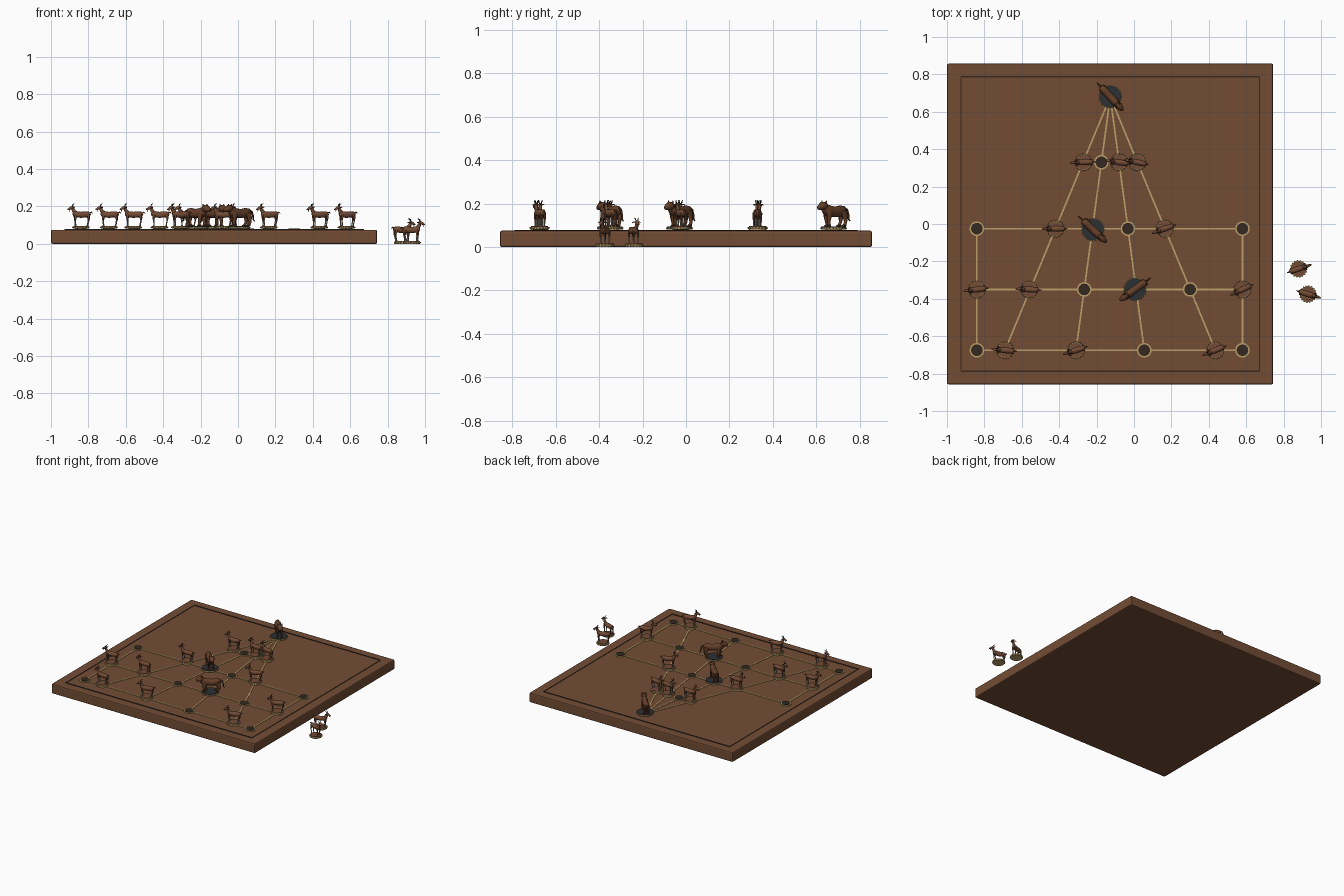
import bpy, bmesh, math
from mathutils import Vector, Matrix


def colour(name, rgb):
    m = bpy.data.materials.new(name)
    m.diffuse_color = (*rgb, 1)
    return m


MATS = [colour("board brown", (0.17, 0.073, 0.035)), colour("gold", (0.50, 0.35, 0.14)),
        colour("dark wood", (0.032, 0.022, 0.014)), colour("slate", (0.025, 0.03, 0.033)),
        colour("goat brown", (0.17, 0.07, 0.035)), colour("tiger brown", (0.13, 0.05, 0.022)),
        colour("pale leg", (0.30, 0.26, 0.21))]
BOARD, GOLD, DARK, SLATE, GOAT, TIGER, PALE = range(7)
TOP = 0.075


def loft(bm, pts, mat, n=10):
    """Tube through points (x, y, z, half width, half height)."""
    ps = [Vector(p[:3]) for p in pts]
    rings = []
    for i, p in enumerate(pts):
        t = (ps[min(i + 1, len(ps) - 1)] - ps[max(i - 1, 0)]).normalized()
        side = Vector((0, 1, 0))
        side = (side - t * side.dot(t)).normalized()
        up = t.cross(side)
        rings.append([bm.verts.new(ps[i] + side * p[3] * math.cos(a) + up * p[4] * math.sin(a))
                      for a in (math.tau * k / n for k in range(n))])
    faces = [bm.faces.new(rings[0]), bm.faces.new(rings[-1])]
    for a, b in zip(rings, rings[1:]):
        faces += [bm.faces.new((a[k], a[(k + 1) % n], b[(k + 1) % n], b[k])) for k in range(n)]
    for f in faces:
        f.material_index = mat


def disc(bm, x, y, r, z0, z1, mat):
    loft(bm, [(x, y, z0, r, r), (x, y, z1, r, r)], mat, 28)


def box(bm, centre, size, mat, angle=0):
    m = (Matrix.Translation(centre) @ Matrix.Rotation(angle, 4, 'Z') @ Matrix.Diagonal((*size, 1)))
    vs = bmesh.ops.create_cube(bm, size=1, matrix=m)["verts"]
    for f in {f for v in vs for f in v.link_faces}:
        f.material_index = mat


def strip(bm, p, q, width, z1, mat):
    d = Vector(q) - Vector(p)
    c = (Vector(p) + Vector(q)) / 2
    box(bm, (c.x, c.y, (TOP - 0.002 + z1) / 2), (d.length, width, z1 - TOP + 0.002), mat,
        math.atan2(d.y, d.x))


def beads(bm, r, z, count, size):
    for k in range(count):
        a = math.tau * k / count
        vs = bmesh.ops.create_icosphere(
            bm, subdivisions=1, radius=size,
            matrix=Matrix.Translation((r * math.cos(a), r * math.sin(a), z)))["verts"]
        for f in {f for v in vs for f in v.link_faces}:
            f.material_index = GOLD


def mesh(bm, name, smooth=True):
    bmesh.ops.recalc_face_normals(bm, faces=bm.faces[:])
    me = bpy.data.meshes.new(name)
    bm.to_mesh(me)
    bm.free()
    for m in MATS:
        me.materials.append(m)
    if smooth:
        me.shade_smooth()
        me.set_sharp_from_angle(angle=math.radians(42))
    return me


def place(me, name, loc=(0, 0, 0), heading=0):
    ob = bpy.data.objects.new(name, me)
    ob.location = loc
    ob.rotation_euler.z = math.radians(heading)
    bpy.context.collection.objects.link(ob)
    return ob


# Board slab with softened edges
bm = bmesh.new()
box(bm, (-0.128, 0, TOP / 2), (1.744, 1.714, TOP), BOARD)
bmesh.ops.bevel(bm, geom=bm.edges[:], offset=0.008, segments=2, profile=0.5, affect='EDGES')
for f in bm.faces:
    f.material_index = BOARD
place(mesh(bm, "board", False), "board")

# Dark border inlay
bm = bmesh.new()
x0, x1, yb = -0.925, 0.67, 0.787
for s in (-1, 1):
    strip(bm, (x0, s * yb), (x1, s * yb), 0.007, TOP + 0.004, DARK)
for x in (x0, x1):
    strip(bm, (x, -yb), (x, yb), 0.005, TOP + 0.003, DARK)
place(mesh(bm, "border_inlay", False), "border_inlay")

# Playing lines: four spokes from the apex, four rows, two sides
apex = (-0.127, 0.68)
feet = (-0.69, -0.31, 0.055, 0.435)
rows = (0.33, -0.025, -0.35, -0.675)
left, right = -0.84, 0.58


def on_spoke(foot, y):
    t = (apex[1] - y) / (apex[1] - rows[-1])
    return (apex[0] + (foot - apex[0]) * t, y)


bm = bmesh.new()
nodes = [apex]
for f in feet:
    strip(bm, apex, (f, rows[-1]), 0.009, TOP + 0.003, GOLD)
    nodes += [on_spoke(f, y) for y in rows]
for y in rows:
    a, b = (left, right) if y < 0.3 else (on_spoke(feet[0], y)[0], on_spoke(feet[-1], y)[0])
    strip(bm, (a, y), (b, y), 0.009, TOP + 0.0035, GOLD)
    if y < 0.3:
        nodes += [(left, y), (right, y)]
for x in (left, right):
    strip(bm, (x, rows[1]), (x, rows[-1]), 0.009, TOP + 0.003, GOLD)
place(mesh(bm, "playing_lines", False), "playing_lines")

# Node markers: gold ring round a dark disc
bm = bmesh.new()
for x, y in nodes:
    disc(bm, x, y, 0.039, TOP - 0.001, TOP + 0.005, GOLD)
    disc(bm, x, y, 0.031, TOP, TOP + 0.007, DARK)
place(mesh(bm, "node_markers"), "node_markers")

# Goat piece, facing +x
bm = bmesh.new()
disc(bm, 0, 0, 0.043, 0, 0.012, GOLD)
disc(bm, 0, 0, 0.040, 0.011, 0.015, GOAT)
beads(bm, 0.043, 0.007, 18, 0.005)
loft(bm, [(-0.052, 0, 0.080, 0.005, 0.006), (-0.045, 0, 0.078, 0.012, 0.014),
          (-0.028, 0, 0.076, 0.015, 0.017), (0, 0, 0.074, 0.016, 0.017),
          (0.025, 0, 0.077, 0.014, 0.017), (0.038, 0, 0.080, 0.010, 0.013),
          (0.044, 0, 0.082, 0.004, 0.005)], GOAT)                                # body
loft(bm, [(0.026, 0, 0.080, 0.010, 0.013), (0.039, 0, 0.096, 0.008, 0.010),
          (0.046, 0, 0.112, 0.007, 0.008)], GOAT)                                # neck
loft(bm, [(0.038, 0, 0.114, 0.004, 0.004), (0.044, 0, 0.114, 0.009, 0.009),
          (0.055, 0, 0.110, 0.008, 0.008), (0.067, 0, 0.104, 0.005, 0.005),
          (0.072, 0, 0.102, 0.003, 0.003)], GOAT)                                # head
loft(bm, [(0.063, 0, 0.100, 0.002, 0.003), (0.062, 0, 0.090, 0.001, 0.001)], GOAT, 6)
loft(bm, [(-0.048, 0, 0.084, 0.004, 0.004), (-0.057, 0, 0.088, 0.004, 0.004),
          (-0.064, 0, 0.082, 0.002, 0.002)], GOAT, 6)                            # tail
for s in (-1, 1):
    loft(bm, [(0.046, s * 0.004, 0.119, 0.003, 0.003), (0.042, s * 0.007, 0.130, 0.0025, 0.0025),
              (0.034, s * 0.010, 0.135, 0.001, 0.001)], DARK, 6)                 # horn
    loft(bm, [(0.042, s * 0.007, 0.114, 0.003, 0.003), (0.037, s * 0.015, 0.115, 0.003, 0.003),
              (0.034, s * 0.021, 0.112, 0.001, 0.001)], GOAT, 6)                 # ear
    for x, k in ((0.029, 0.002), (-0.037, -0.005)):
        y = s * 0.010
        loft(bm, [(x, y, 0.076, 0.006, 0.010), (x + k, y, 0.056, 0.005, 0.006),
                  (x + k, y, 0.045, 0.004, 0.004)], GOAT, 8)                     # upper leg
        loft(bm, [(x + k, y, 0.046, 0.0035, 0.0035), (x, y, 0.022, 0.003, 0.003),
                  (x + 0.001, y, 0.013, 0.004, 0.005)], PALE, 8)                 # lower leg
goat = mesh(bm, "goat")

# Tiger piece, facing +x
bm = bmesh.new()
disc(bm, 0, 0, 0.059, 0, 0.010, GOLD)
disc(bm, 0, 0, 0.057, 0.009, 0.014, SLATE)
beads(bm, 0.058, 0.006, 24, 0.004)
loft(bm, [(-0.076, 0, 0.090, 0.006, 0.010), (-0.068, 0, 0.087, 0.016, 0.021),
          (-0.045, 0, 0.085, 0.020, 0.026), (-0.012, 0, 0.081, 0.020, 0.024),
          (0.022, 0, 0.083, 0.021, 0.027), (0.045, 0, 0.090, 0.019, 0.026),
          (0.060, 0, 0.098, 0.014, 0.019)], TIGER, 14)                           # body
loft(bm, [(0.045, 0, 0.106, 0.008, 0.008), (0.054, 0, 0.109, 0.018, 0.018),
          (0.069, 0, 0.108, 0.020, 0.020), (0.082, 0, 0.104, 0.014, 0.015),
          (0.094, 0, 0.099, 0.010, 0.010), (0.098, 0, 0.098, 0.006, 0.006)], TIGER, 12)  # head
loft(bm, [(0.096, 0, 0.103, 0.004, 0.003), (0.100, 0, 0.101, 0.002, 0.002)], DARK, 6)    # nose
loft(bm, [(-0.072, 0, 0.097, 0.006, 0.006), (-0.086, 0, 0.090, 0.005, 0.005),
          (-0.093, 0, 0.068, 0.005, 0.005), (-0.095, 0, 0.048, 0.004, 0.004),
          (-0.104, 0, 0.039, 0.003, 0.003)], TIGER, 8)                           # tail
for s in (-1, 1):
    loft(bm, [(0.061, s * 0.012, 0.121, 0.006, 0.005), (0.059, s * 0.015, 0.132, 0.002, 0.002)],
         TIGER, 6)                                                               # ear
    for x, k, step in ((0.034, 0.003, 0.006), (-0.052, -0.008, -0.004)):
        y, d = s * 0.013, s * step
        loft(bm, [(x, y, 0.086, 0.010, 0.020), (x + k + d / 2, y, 0.055, 0.009, 0.013),
                  (x + k + d, y, 0.034, 0.007, 0.008), (x + d, y, 0.018, 0.007, 0.008)], TIGER)
        loft(bm, [(x + d - 0.007, y, 0.018, 0.007, 0.005), (x + d + 0.006, y, 0.018, 0.008, 0.005),
                  (x + d + 0.014, y, 0.016, 0.006, 0.003)], TIGER, 8)            # paw
tiger = mesh(bm, "tiger")

# Pieces in play: x, y, heading
z = TOP + 0.006
for i, (x, y, a) in enumerate([
        (-0.27, 0.33, 182), (-0.08, 0.33, 172), (0.017, 0.33, 168), (-0.42, -0.025, 180),
        (0.165, -0.025, 200), (-0.84, -0.35, 187), (-0.56, -0.35, 177), (0.58, -0.35, 205),
        (-0.69, -0.675, 175), (-0.31, -0.675, 198), (0.435, -0.675, 202)]):
    place(goat, f"goat_{i + 1}", (x, y, z), a)
for i, (x, y, a) in enumerate([(-0.127, 0.68, -47), (-0.22, -0.03, -43), (0.005, -0.35, 216)]):
    place(tiger, f"tiger_{i + 1}", (x, y, z), a)

# Two captured goats beside the board
place(goat, "captured_goat_1", (0.88, -0.24, 0), 18)
place(goat, "captured_goat_2", (0.93, -0.375, 0), -17)
